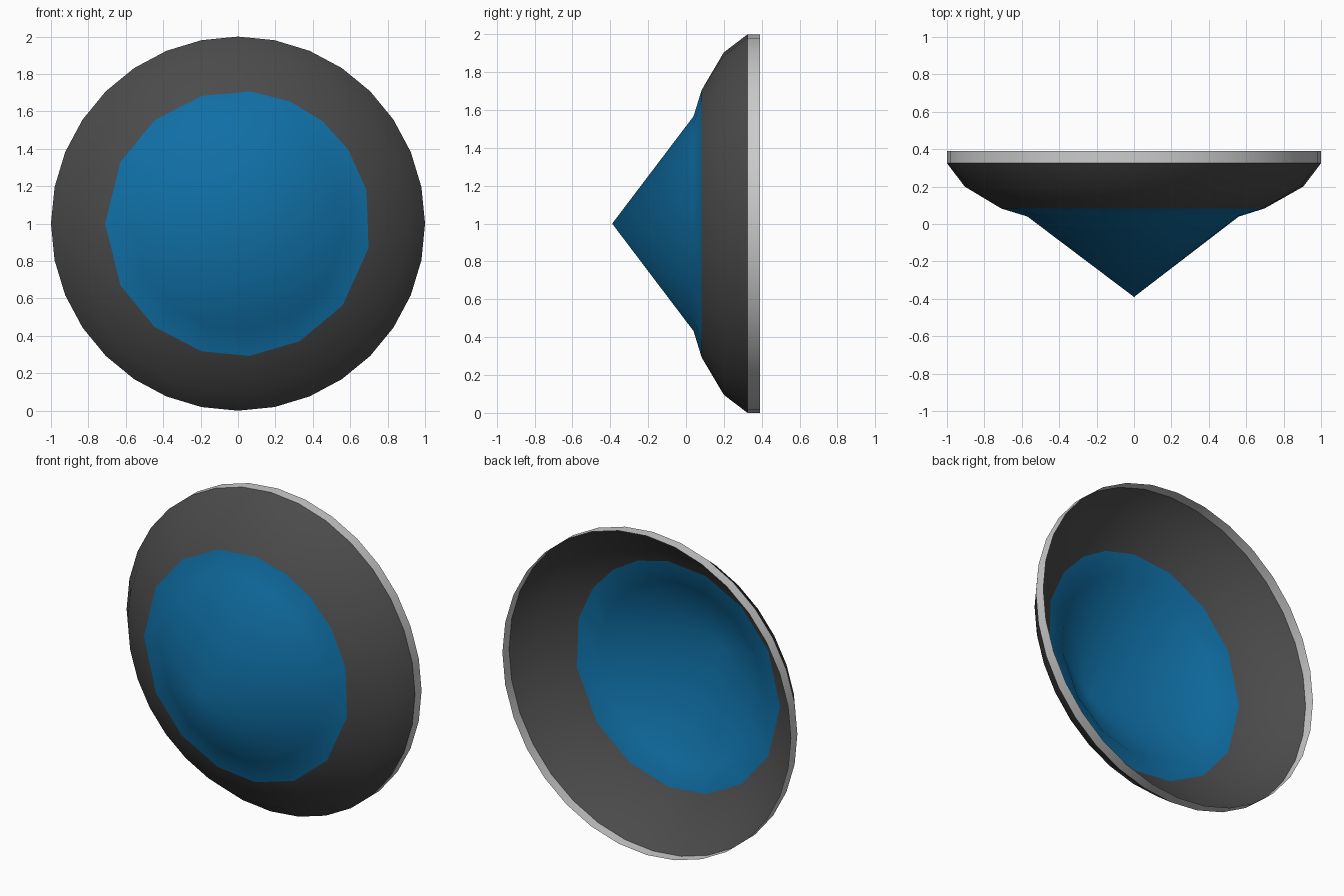
import bpy, bmesh
from math import sin, cos, radians, pi

if "Cube" in bpy.data.objects:
    bpy.data.objects.remove(bpy.data.objects["Cube"])


def material(name, rgb):
    m = bpy.data.materials.new(name)
    m.diffuse_color = (*rgb, 1)
    m.use_nodes = True
    m.node_tree.nodes["Principled BSDF"].inputs["Base Color"].default_value = m.diffuse_color
    return m


def stitch(bm, a, ang_a, b, ang_b):
    """Triangle strip between two closed rings with sorted angles (degrees)."""
    na, nb = len(a), len(b)
    j0 = min(range(nb), key=lambda k: abs(ang_b[k] - ang_a[0]))
    unroll = lambda ang, k: ang[k % len(ang)] + 360 * (k // len(ang))
    i, j = 0, j0
    while i < na or j < j0 + nb:
        step_a = j >= j0 + nb or (
            i < na and unroll(ang_a, i) + unroll(ang_a, i + 1)
            < unroll(ang_b, j) + unroll(ang_b, j + 1))
        if step_a:
            bm.faces.new((a[i % na], a[(i + 1) % na], b[j % nb]))
            i += 1
        else:
            bm.faces.new((a[i % na], b[(j + 1) % nb], b[j % nb]))
            j += 1


def shell(name, rings, mat=None, apex=None):
    """Open surface through rings (radius, y, angles) facing -y / outward."""
    bm = bmesh.new()
    loops = [([bm.verts.new((r * cos(radians(t)), y, 1 + r * sin(radians(t))))
               for t in angs], angs) for r, y, angs in rings]
    if apex is not None:
        tip = bm.verts.new((0, apex, 1))
        first = loops[0][0]
        for k in range(len(first)):
            bm.faces.new((tip, first[k], first[(k + 1) % len(first)]))
    for (a, ta), (b, tb) in zip(loops, loops[1:]):
        stitch(bm, a, ta, b, tb)
    bmesh.ops.recalc_face_normals(bm, faces=bm.faces)
    # make the outside the side that faces forward and away from the axis
    if sum(f.normal.dot((f.calc_center_median().x, -1,
                         f.calc_center_median().z - 1)) for f in bm.faces) < 0:
        bmesh.ops.reverse_faces(bm, faces=bm.faces)
    for f in bm.faces:
        f.smooth = True
    me = bpy.data.meshes.new(name)
    bm.to_mesh(me)
    bm.free()
    ob = bpy.data.objects.new(name, me)
    bpy.context.collection.objects.link(ob)
    if mat:
        me.materials.append(mat)
    return ob


even = [k * 11.25 for k in range(32)]
# uneven edge where the blue centre meets the dish
edge = [14.6, 34, 50.7, 67, 84.4, 106, 129, 152.3, 180,
        207.7, 231, 254, 274.9, 297.6, 322, 349.5]

blue = material("blue", (0.005, 0.16, 0.38))
dark = material("dark_grey", (0.07, 0.07, 0.07))

# pointed centre, flared dish and short cylindrical rim
shell("centre_cone", [(0.57, 0.04, edge), (0.71, 0.083, edge)], blue, apex=-0.39)
shell("dish", [(0.71, 0.083, edge), (0.905, 0.20, even), (1.0, 0.325, even)], dark)
shell("rim", [(1.0, 0.325, even), (1.0, 0.39, even)])
